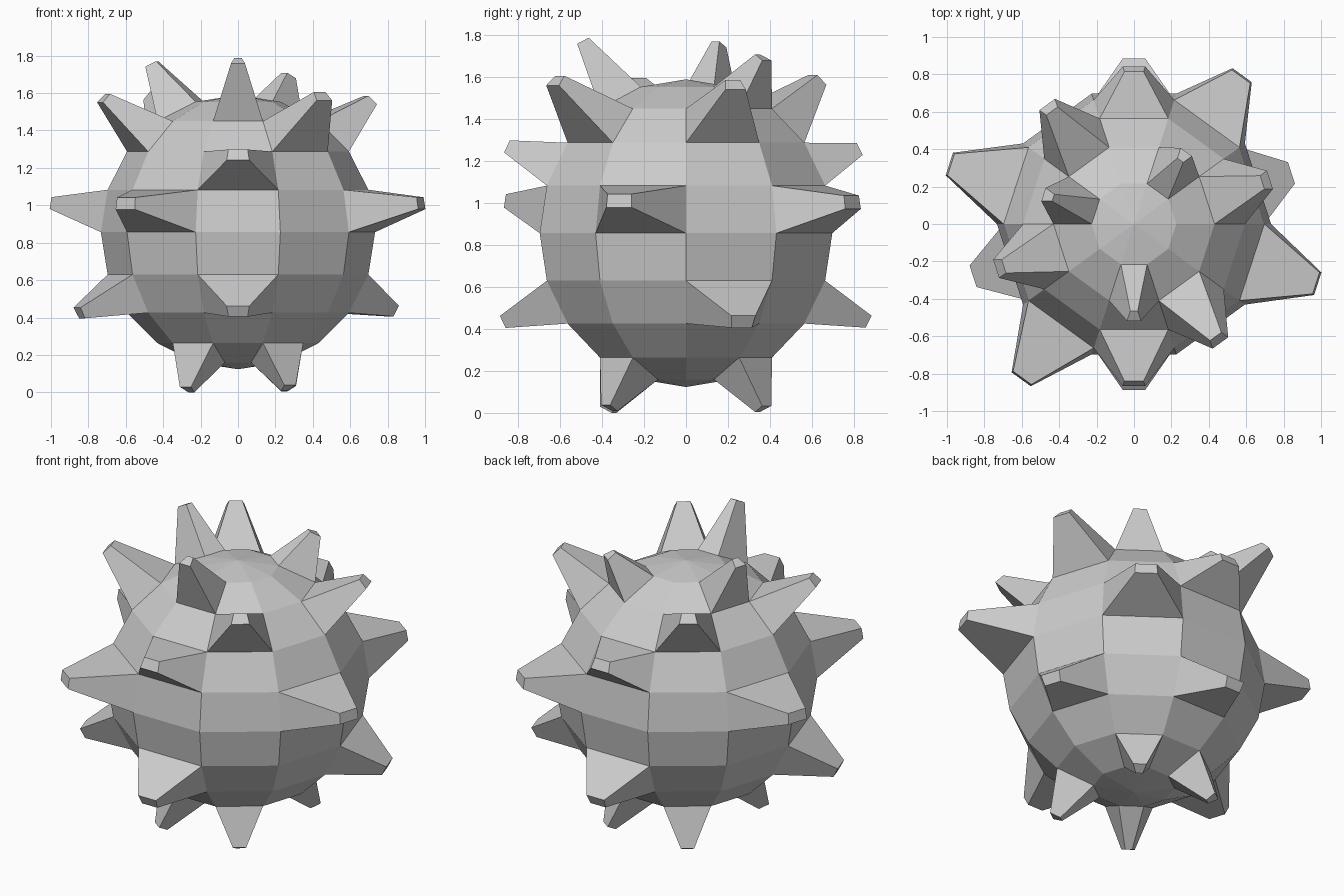
import bpy, bmesh, math
from mathutils import Matrix

if "Cube" in bpy.data.objects:
    bpy.data.objects.remove(bpy.data.objects["Cube"])

RADIUS, TIP_SCALE, STEP = 0.733, 0.28, 36
# Spikes: latitude band (18 degree steps) -> {segment: tip distance from centre}
SPIKES = {
    3: {1: 0.95, 4: 1.02, 7: 1.04},
    2: {0: 1.025, 3: 1.06, 5: 1.04, 8: 1.055},
    1: {2: 0.92, 7: 0.948},
    0: {1: 0.99, 4: 1.045, 6: 1.033, 9: 1.04},
    -2: {0: 0.968, 2: 0.967, 5: 0.99, 7: 0.97},
    -4: {1: 0.95, 3: 0.95, 6: 0.955, 8: 0.945},
}

# Ball core, turned so that one meridian lies on +x
bm = bmesh.new()
bmesh.ops.create_uvsphere(bm, u_segments=10, v_segments=10, radius=RADIUS)
rim = max(bm.verts, key=lambda v: v.co.xy.length)
offset = math.atan2(rim.co.y, rim.co.x)
bmesh.ops.rotate(bm, verts=bm.verts, matrix=Matrix.Rotation(-offset, 3, 'Z'))
bm.normal_update()

# Look up each face by band and segment
grid = {}
for f in bm.faces:
    c = f.calc_center_median()
    lat = math.degrees(math.atan2(c.z, c.xy.length))
    az = math.degrees(math.atan2(c.y, c.x)) % 360
    grid[math.floor(lat / 18), int(az // STEP)] = f

# Pull the chosen faces out into tapered spikes
for band, row in SPIKES.items():
    for seg, reach in row.items():
        face = grid[band, seg]
        c, n = face.calc_center_median(), face.normal.copy()
        tip = bmesh.ops.extrude_discrete_faces(bm, faces=[face])["faces"][0]
        for v in tip.verts:
            v.co = n * reach + (v.co - c) * TIP_SCALE

# Stand the ball on the ground
low = min(v.co.z for v in bm.verts)
bmesh.ops.translate(bm, verts=bm.verts, vec=(0, 0, -low))
bmesh.ops.recalc_face_normals(bm, faces=bm.faces)
mesh = bpy.data.meshes.new("spiked_ball")
bm.to_mesh(mesh)
bm.free()
bpy.context.collection.objects.link(bpy.data.objects.new("spiked_ball", mesh))
